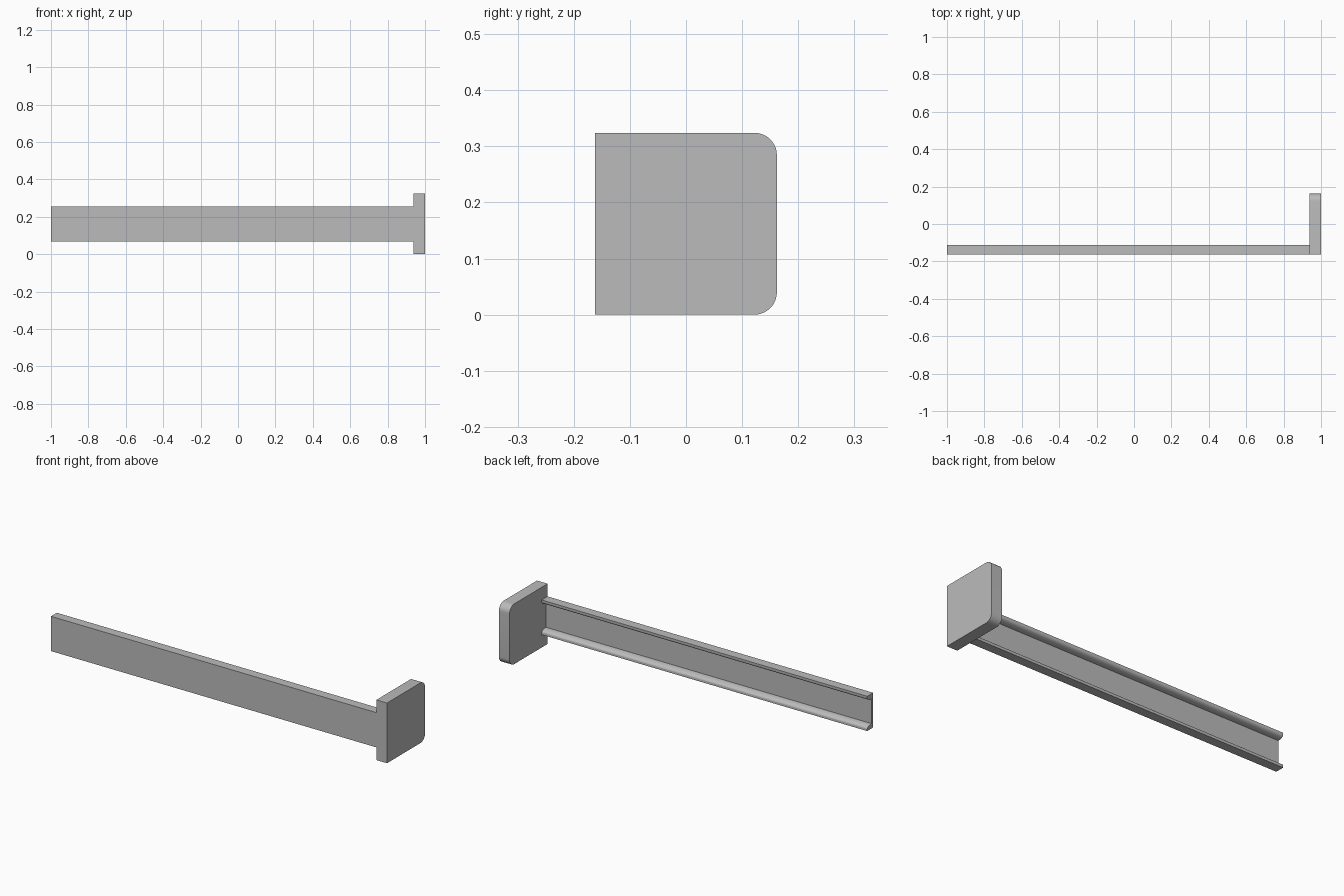
import bpy
import math

cube = bpy.data.objects.get("Cube")
if cube:
    bpy.data.objects.remove(cube, do_unlink=True)

grey = bpy.data.materials.new("plain_grey")
grey.use_nodes = True
colour = (0.5, 0.5, 0.5, 1)
grey.diffuse_color = colour
grey.node_tree.nodes["Principled BSDF"].inputs["Base Color"].default_value = colour

MID_Z = 0.162
FRONT = -0.162


def arc(cy, cz, ry, rz, start, end, steps=10):
    """Points on an elliptical arc in the y-z plane."""
    angles = [math.radians(start + (end - start) * i / steps) for i in range(steps + 1)]
    return [(cy + ry * math.cos(a), cz + rz * math.sin(a)) for a in angles]


def extrude_x(name, profile, x0, x1):
    """Prism along x from a y-z outline, counter-clockwise seen from +x."""
    n = len(profile)
    verts = [(x, y, z) for x in (x0, x1) for y, z in profile]
    faces = [tuple(reversed(range(n))), tuple(range(n, 2 * n))]
    faces += [(i, (i + 1) % n, n + (i + 1) % n, n + i) for i in range(n)]
    mesh = bpy.data.meshes.new(name)
    mesh.from_pydata(verts, [], faces)
    mesh.materials.append(grey)
    obj = bpy.data.objects.new(name, mesh)
    bpy.context.collection.objects.link(obj)
    bpy.ops.object.select_all(action="DESELECT")
    obj.select_set(True)
    bpy.context.view_layer.objects.active = obj
    bpy.ops.object.shade_smooth_by_angle(angle=math.radians(30))
    return obj


# Channel rail: thin web with rounded lips along both edges
half, depth, web, lip, tip = 0.0935, 0.05, 0.015, 0.027, 0.01
lower = [(FRONT, MID_Z - half), (FRONT + depth, MID_Z - half)]
lower += arc(FRONT + web, MID_Z - half + tip, depth - web, lip - tip, 0, 90)
upper = [(y, 2 * MID_Z - z) for y, z in reversed(lower)]
extrude_x("rail", lower + upper, -1, 0.937)

# End plate with rounded rear corners
r = 0.04
plate = [(FRONT, 0)] + arc(0.162 - r, r, r, r, -90, 0)
plate += arc(0.162 - r, 0.324 - r, r, r, 0, 90) + [(FRONT, 0.324)]
extrude_x("end_plate", plate, 0.937, 1)
